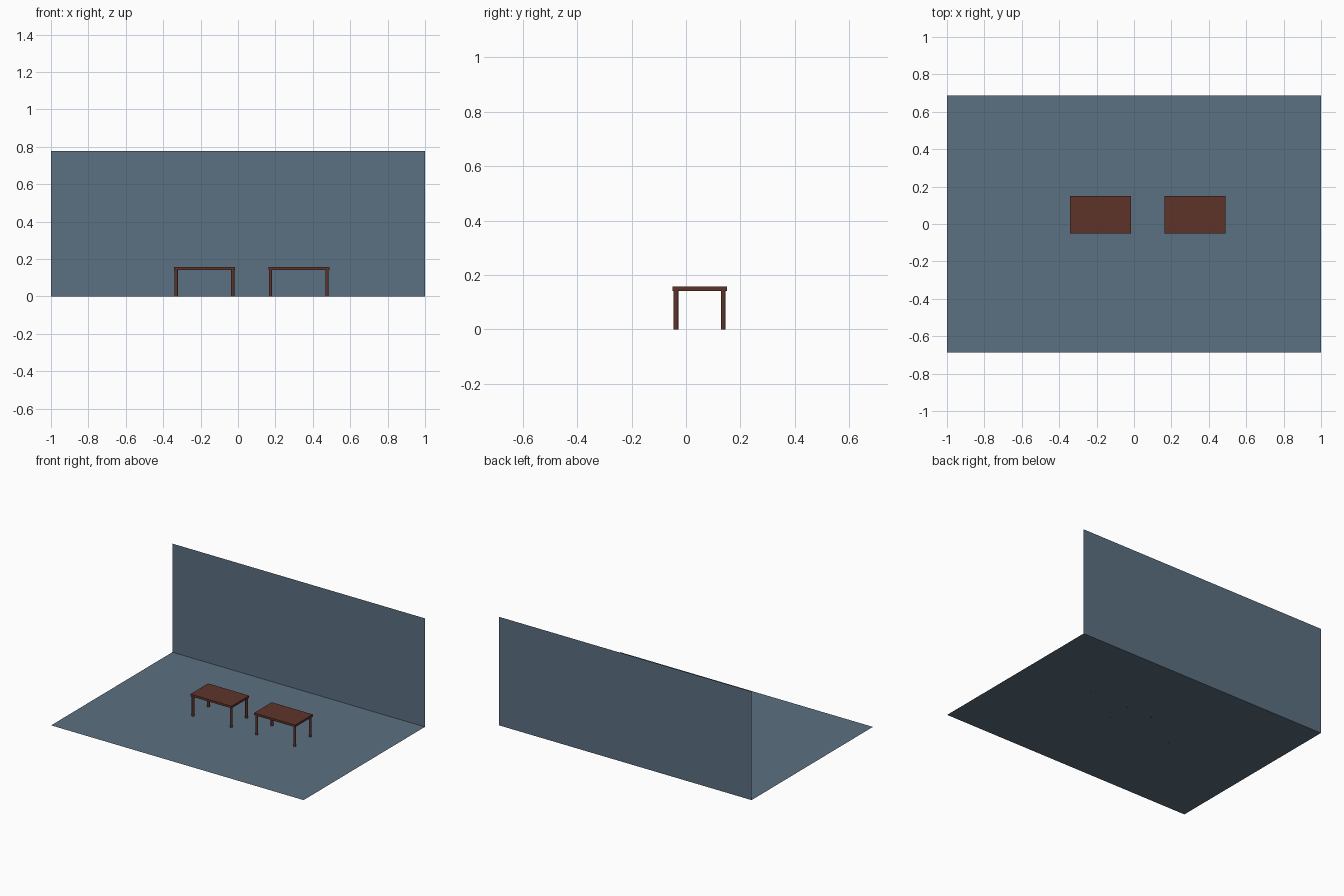
import bpy, bmesh
from mathutils import Matrix, Vector

if "Cube" in bpy.data.objects:
    bpy.data.objects.remove(bpy.data.objects["Cube"])


def material(name, color):
    m = bpy.data.materials.new(name)
    m.diffuse_color = (*color, 1)
    m.use_nodes = True
    m.node_tree.nodes["Principled BSDF"].inputs["Base Color"].default_value = m.diffuse_color
    return m


blue = material("slate_blue", (0.105, 0.16, 0.22))
wood = material("dark_wood", (0.11, 0.034, 0.023))


def finish(name, bm, mat):
    mesh = bpy.data.meshes.new(name)
    bm.to_mesh(mesh)
    bm.free()
    mesh.materials.append(mat)
    ob = bpy.data.objects.new(name, mesh)
    bpy.context.collection.objects.link(ob)
    return ob


def sheet(name, corners):
    bm = bmesh.new()
    bm.faces.new([bm.verts.new(c) for c in corners])
    return finish(name, bm, blue)


def box(name, lo, hi):
    lo, hi = Vector(lo), Vector(hi)
    bm = bmesh.new()
    bmesh.ops.create_cube(bm, size=1, matrix=Matrix.Translation((lo + hi) / 2)
                          @ Matrix.Diagonal((*(hi - lo), 1)))
    return finish(name, bm, wood)


def leg(name, x, y, height, r=0.009):
    bm = bmesh.new()
    bmesh.ops.create_cone(bm, cap_ends=True, segments=32, radius1=r, radius2=r,
                          depth=height, matrix=Matrix.Translation((x, y, height / 2)))
    for f in bm.faces:
        f.smooth = len(f.verts) == 4
    for e in bm.edges:
        e.smooth = all(f.smooth for f in e.link_faces)
    return finish(name, bm, wood)


# Floor and back wall: single-sided sheets
W, D, H = 1.0, 0.686, 0.777
sheet("floor", [(-W, -D, 0), (W, -D, 0), (W, D, 0), (-W, D, 0)])
sheet("back_wall", [(-W, D, 0), (W, D, 0), (W, D, H), (-W, D, H)])

# Two matching tables: top slab on four round legs
CY, HALF_X, HALF_Y, TOP, UNDER = 0.05, 0.163, 0.1, 0.157, 0.142
for side, cx in (("left", -0.179), ("right", 0.325)):
    box(f"{side}_table_top", (cx - HALF_X, CY - HALF_Y, UNDER),
        (cx + HALF_X, CY + HALF_Y, TOP))
    for sx, lr in ((-1, "left"), (1, "right")):
        for sy, fb in ((-1, "front"), (1, "back")):
            leg(f"{side}_table_{fb}_{lr}_leg", cx + sx * 0.151, CY + sy * 0.087, UNDER)
